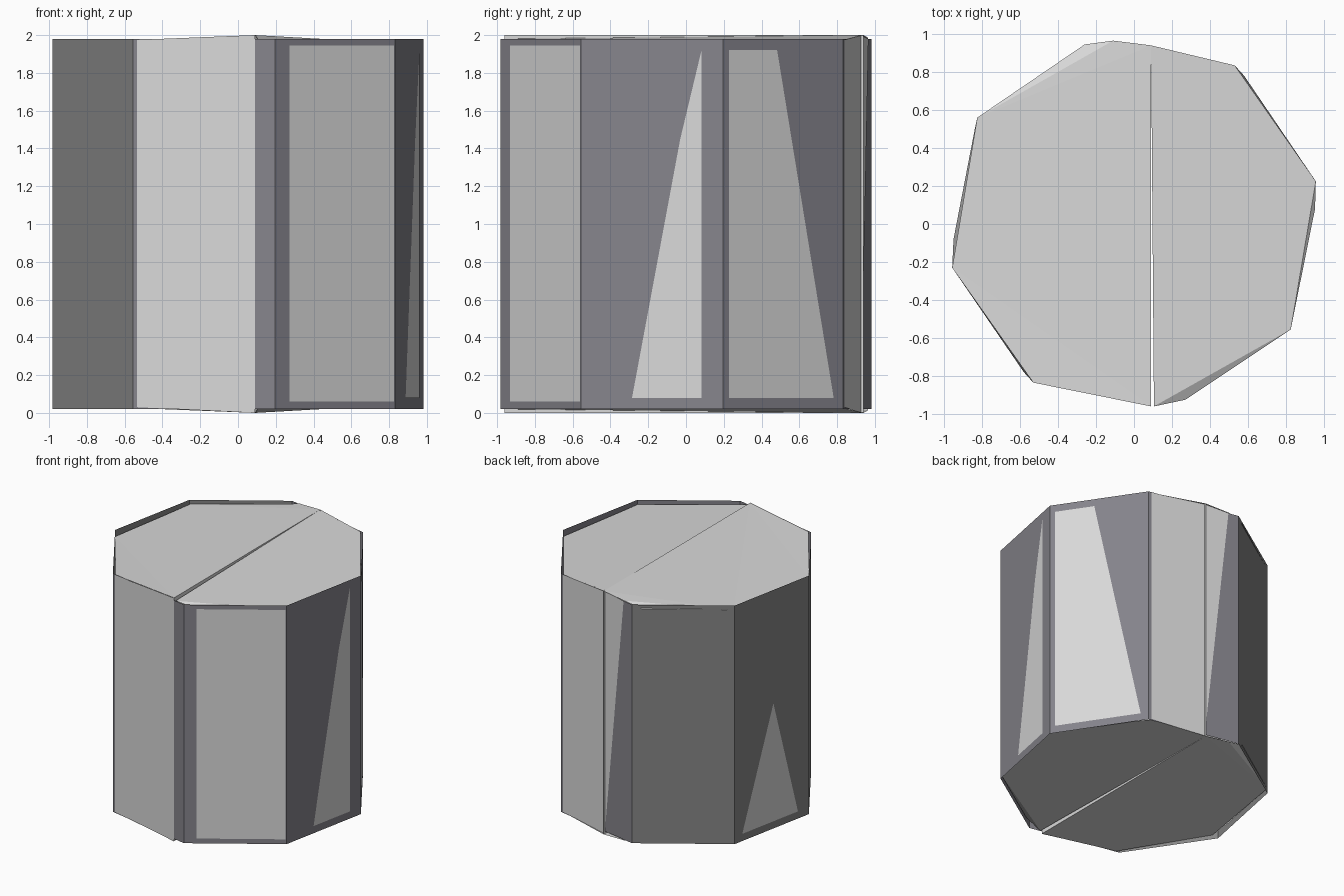
import bpy, math
from mathutils import Vector

if "Cube" in bpy.data.objects:
    bpy.data.objects.remove(bpy.data.objects["Cube"])


def material(name, rgb):
    m = bpy.data.materials.new(name)
    m.diffuse_color = (*rgb, 1)
    m.use_nodes = True
    m.node_tree.nodes["Principled BSDF"].inputs["Base Color"].default_value = m.diffuse_color
    return m


LIGHT = material("light grey", (0.69, 0.69, 0.69))
SLATE = material("slate grey", (0.235, 0.23, 0.26))
MID = material("neutral dark grey", (0.24, 0.24, 0.24))


def make(name, verts, faces, mat):
    me = bpy.data.meshes.new(name)
    me.from_pydata([tuple(v) for v in verts], [], faces)
    me.materials.append(mat)
    ob = bpy.data.objects.new(name, me)
    bpy.context.collection.objects.link(ob)
    return ob


# Octagon corners; side k runs from corner k to corner k + 1
CORNERS = [Vector((math.cos(math.radians(11.25 + 45 * k)),
                   math.sin(math.radians(11.25 + 45 * k)), 0)) for k in range(8)]

# Open outer wall; the left sides are neutral, the rest slate
wall = make("outer_wall",
            [(c.x, c.y, z) for z in (0.02, 1.98) for c in CORNERS],
            [(k, (k + 1) % 8, (k + 1) % 8 + 8, k + 8) for k in range(8)], SLATE)
wall.data.materials.append(MID)
for k in (2, 3, 4):
    wall.data.polygons[k].material_index = 1


# Flat light panels lying on one octagon side: points are (fraction along side, z)
def panel(name, side, pts, lift=0.002):
    a, b = CORNERS[side], CORNERS[(side + 1) % 8]
    out = (a + b).normalized() * lift
    make(name, [a.lerp(b, t) + out + Vector((0, 0, z)) for t, z in pts],
         [tuple(range(len(pts)))], LIGHT)


panel("front_panel", 5, [(0.03, 0.03), (0.86, 0.0), (0.86, 2.0), (0.03, 1.975)])
panel("back_panel", 1, [(0.03, 0.03), (0.62, 0.0), (0.885, 1.98), (0.62, 2.0), (0.03, 1.975)])
panel("front_right_panel", 6, [(0.12, 0.06), (0.99, 0.06), (0.99, 1.945), (0.12, 1.945)])
panel("right_panel", 7, [(0.36, 0.08), (0.85, 0.08), (0.85, 1.92), (0.70, 1.45)])
panel("back_right_panel", 0, [(0.05, 0.08), (0.92, 0.08), (0.45, 1.92), (0.05, 1.92)])
panel("left_panel", 3, [(0.10, 0.08), (0.85, 0.08), (0.52, 1.05)])

# Sloping lids, each with a facet fan; the base repeats them upside down
LEFT = [(0.09, 0.94, 2.0), (-0.11, 0.965, 1.985), (-0.26, 0.945, 1.95), (-0.825, 0.56, 1.945),
        (-0.957, -0.23, 1.945), (-0.53, -0.835, 1.975), (0.09, -0.96, 2.0)]
LEFT_FACES = [(0, 1, 3), (1, 2, 3), (0, 3, 6), (3, 4, 6), (4, 5, 6)]
RIGHT = [(0.09, 0.94, 2.0), (0.105, -0.96, 1.98), (0.27, -0.925, 1.945), (0.825, -0.555, 1.945),
         (0.953, 0.08, 1.925), (0.957, 0.225, 1.945), (0.53, 0.835, 1.975)]
RIGHT_FACES = [(1, 2, 3), (3, 4, 5), (1, 3, 5), (0, 1, 5), (0, 5, 6)]

for half, verts, faces in (("left", LEFT, LEFT_FACES), ("right", RIGHT, RIGHT_FACES)):
    make(half + "_lid", verts, faces, LIGHT)
    make(half + "_base", [(x, y, 2 - z) for x, y, z in verts],
         [f[::-1] for f in faces], LIGHT)

# Inner walls on both sides of the narrow slit
for half, back, front in (("left", LEFT[0], LEFT[6]), ("right", RIGHT[0], RIGHT[1])):
    quad = [back, front, (front[0], front[1], 2 - front[2]), (back[0], back[1], 2 - back[2])]
    make(half + "_slit_wall", quad,
         [(3, 2, 1, 0) if half == "left" else (0, 1, 2, 3)], LIGHT)

# Steep facets from the lid edges down to the base, just inside the wall
for name, a, b, low in (("back_right", RIGHT[5], RIGHT[6], [(0.58, 0.78)]),
                        ("left", LEFT[3], LEFT[4], [(-0.838, 0.5), (-0.95, -0.08)]),
                        ("front_left", LEFT[4], LEFT[5], [(-0.58, -0.78)])):
    verts = [a, b] + [(x, y, 0.06) for x, y in low[::-1]]
    faces = [(1, 0, 2)] if len(low) == 1 else [(0, 3, 1), (3, 2, 1)]
    make(name + "_inner_facet", verts, faces, LIGHT)
